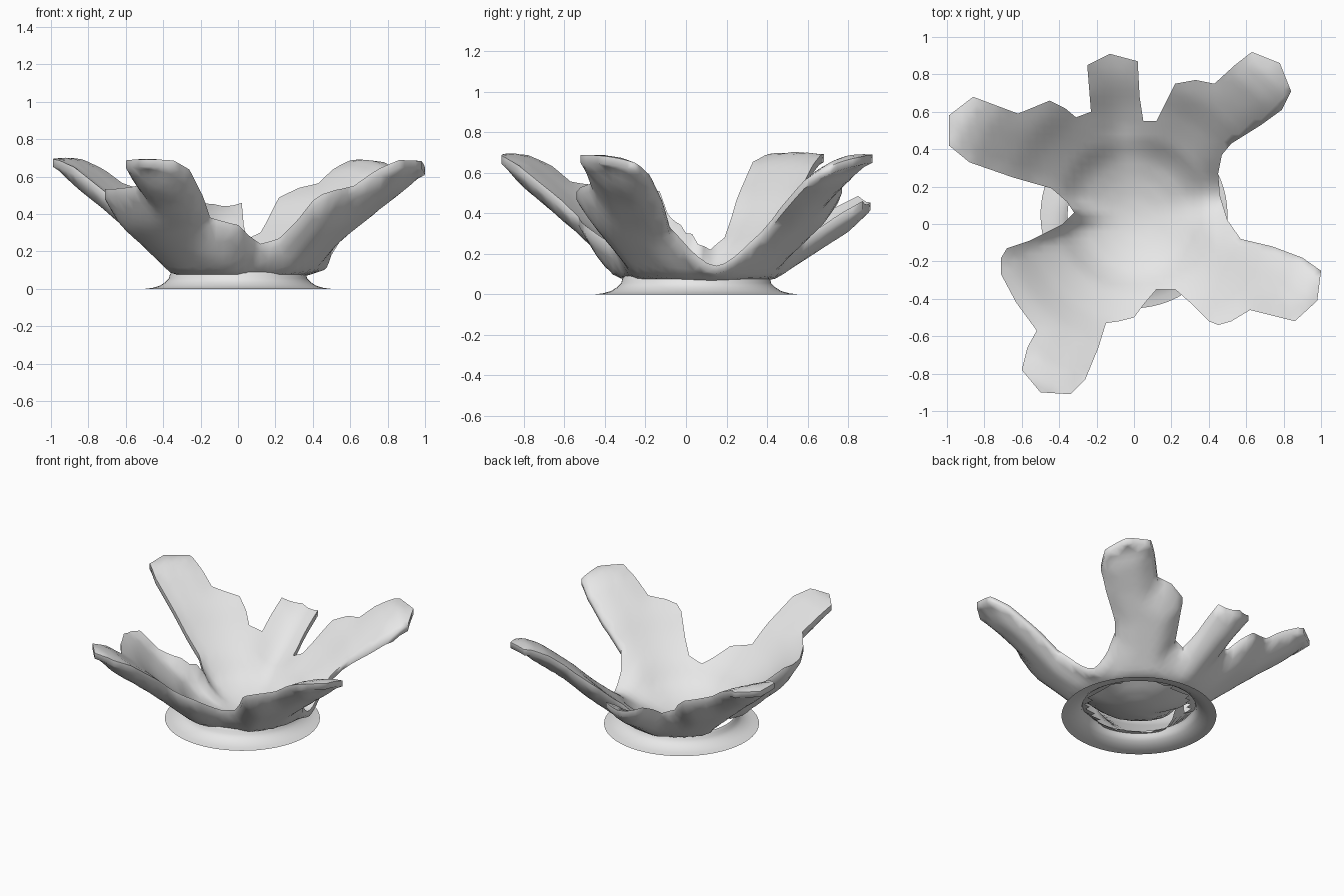
import bpy, bmesh, math
from mathutils import Vector
from mathutils.geometry import intersect_point_line, delaunay_2d_cdt

if "Cube" in bpy.data.objects:
    bpy.data.objects.remove(bpy.data.objects["Cube"], do_unlink=True)

CENTRE = Vector((0, 0.05, 0))

# Splash outline seen from above, in hundredths
OUTLINE = [
    (-99, 42), (-88, 33), (-65, 25), (-44, 19), (-36, 12), (-32, 6), (-38, 0),
    (-48, -5), (-56, -9), (-68, -13), (-71, -18), (-71, -27), (-63, -42),
    (-52, -57), (-57, -66), (-60, -78), (-50, -90), (-34, -91), (-26, -83),
    (-19, -66), (-15, -53), (-8, -52), (0, -50), (6, -42), (12, -35),
    (22, -35), (30, -42), (40, -52), (45, -54), (52, -52), (62, -46),
    (86, -52), (98, -41), (100, -25), (90, -18), (74, -12), (57, -8),
    (50, 2), (46, 15), (45, 27), (47, 37), (52, 43), (68, 53), (79, 61),
    (84, 71), (78, 86), (63, 92), (54, 85), (43, 75), (33, 77), (22, 75),
    (17, 65), (12, 55), (5, 55), (3, 68), (2, 87), (-13, 91), (-25, 85),
    (-23, 60), (-31, 57), (-37, 62), (-45, 66), (-62, 59), (-86, 68), (-99, 58),
]
RIM = []
for (x0, y0), (x1, y1) in zip(OUTLINE, OUTLINE[1:] + OUTLINE[:1]):
    a, b = Vector((x0, y0, 0)) / 100, Vector((x1, y1, 0)) / 100
    cuts = max(1, round((b - a).length / .045))
    RIM += [a.lerp(b, i / cuts) for i in range(cuts)]

# Radius and height of the upper and lower surfaces
UPPER = [(0, .045), (.1, .055), (.2, .083), (.3, .13), (.36, .18), (.41, .235),
         (.58, .365), (.7, .475), (.92, .64), (1.03, .69), (1.2, .70)]
LOWER = [(0, .05), (.34, .07), (.4, .085), (.52, .19), (.67, .32),
         (.83, .45), (1.05, .61), (1.2, .67)]


def sample(profile, r):
    for (r0, z0), (r1, z1) in zip(profile, profile[1:]):
        if r <= r1:
            return z0 + (z1 - z0) * (r - r0) / (r1 - r0)
    return profile[-1][1]


def bell(angle, middle, width):
    d = (angle - middle + 180) % 360 - 180
    return math.exp(-(d / width) ** 2 / 2)


def rim_distance(p):
    best = 9
    for a, b in zip(RIM, RIM[1:] + RIM[:1]):
        q, t = intersect_point_line(p, a, b)
        q = a.lerp(b, min(1, max(0, t)))
        best = min(best, (p - q).length)
    return best


def heights(p):
    """Upper and lower height of the splash at a plan position."""
    d = p - CENTRE
    r, angle = d.length, math.degrees(math.atan2(d.y, d.x))
    # the back lobe and the right lip sit lower, the left lip higher
    k = -.25 * bell(angle, 97, 11) - .5 * bell(angle, 12, 14) + 1.4 * bell(angle, 180, 6)
    k = 1 + k * min(1, (r / .45) ** 2)
    s = math.sin(min(1, rim_distance(p) / .13) * math.pi / 2)
    top = k * sample(UPPER, r)
    low = min(.05 + k * (sample(LOWER, r) - .05), top - .04)
    crown = .015 * s * min(1, max(0, (r - .5) / .3))
    return top + crown, (top - .04) * (1 - s) + low * s


grey = bpy.data.materials.new("plain grey")
grey.use_nodes = True
grey.diffuse_color = (.8, .8, .8, 1)
grey.node_tree.nodes["Principled BSDF"].inputs["Base Color"].default_value = (.8, .8, .8, 1)


def finish(bm, name):
    mesh = bpy.data.meshes.new(name)
    bm.to_mesh(mesh)
    bm.free()
    mesh.materials.append(grey)
    mesh.shade_smooth()
    mesh.set_sharp_from_angle(angle=math.radians(75))
    obj = bpy.data.objects.new(name, mesh)
    bpy.context.collection.objects.link(obj)


# Splash bowl with lobes: triangulated outline, with an inner and an outer skin
grid = [Vector((i, j, 0)) * .04 for i in range(-25, 26) for j in range(-23, 24)]
points = RIM + [p for p in grid if rim_distance(p) > .02]
count = len(RIM)
border = [(i, (i + 1) % count) for i in range(count)]
plan, _, tris, *_ = delaunay_2d_cdt([p.xy for p in points], border, [], 1, 1e-5)

bm = bmesh.new()
skins = [{}, {}]
for i in sorted({i for tri in tris for i in tri}):
    x, y = plan[i]
    for skin, z in zip(skins, heights(Vector((x, y, 0)))):
        skin[i] = bm.verts.new((x, y, z))
upper, lower = skins
for tri in tris:
    bm.faces.new([upper[i] for i in tri])
    # the outer skin stops at the foot, leaving the cup hollow below
    if max((plan[i] - CENTRE.xy).length for i in tri) > .35:
        bm.faces.new([lower[i] for i in reversed(tri)])
sides = {(t[k], t[k - 1]) for t in tris for k in range(3)}
for a, b in sides:
    if (b, a) not in sides:
        bm.faces.new((upper[a], upper[b], lower[b], lower[a]))
bmesh.ops.delete(bm, geom=[v for v in bm.verts if not v.link_faces], context='VERTS')
finish(bm, "splash_bowl")

# Flared foot ring: a single lathed skin, open underneath
SKIRT = [(.355, .09), (.365, .075), (.37, .055), (.39, .035), (.42, .016), (.46, .005), (.50, 0)]
STEPS = 64
bm = bmesh.new()
rings = []
for r, z in SKIRT:
    turn = [math.tau * i / STEPS for i in range(STEPS)]
    rings.append([bm.verts.new(CENTRE + Vector((r * math.cos(a), r * math.sin(a), z))) for a in turn])
for a, b in zip(rings, rings[1:]):
    for i in range(STEPS):
        j = (i + 1) % STEPS
        bm.faces.new((a[i], b[i], b[j], a[j]))
finish(bm, "foot_ring")
